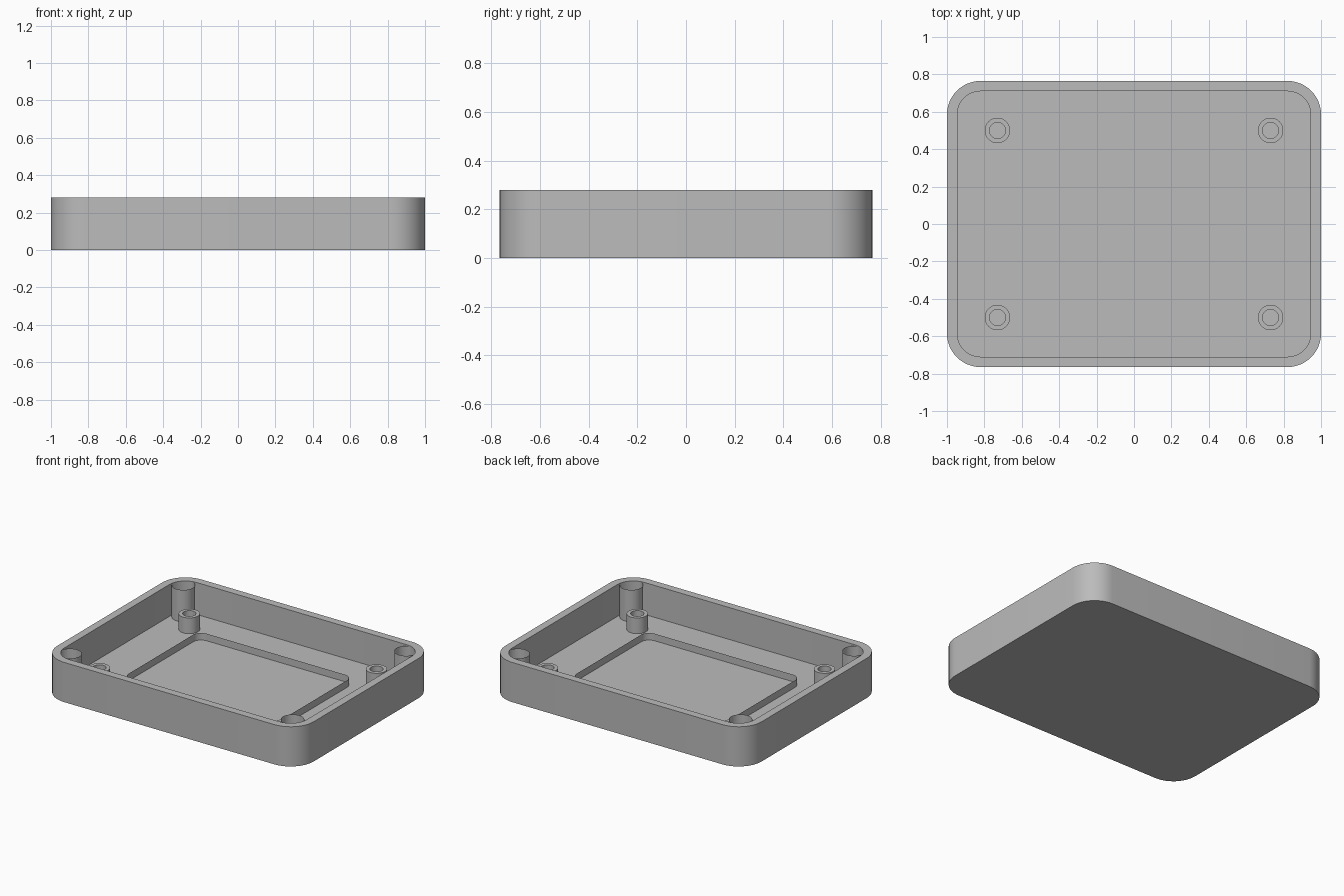
import bpy, bmesh, math

cube = bpy.data.objects.get("Cube")
if cube:
    bpy.data.objects.remove(cube, do_unlink=True)

grey = bpy.data.materials.new("plain grey")
grey.use_nodes = True
grey.diffuse_color = (0.5, 0.5, 0.5, 1)
grey.node_tree.nodes["Principled BSDF"].inputs["Base Color"].default_value = (0.5, 0.5, 0.5, 1)

FLOOR, RIM = 0.055, 0.28


def rounded_rect(hx, hy, r, steps=12):
    """Counter-clockwise outline of a rounded rectangle."""
    pts = []
    for q, (sx, sy) in enumerate([(1, 1), (-1, 1), (-1, -1), (1, -1)]):
        for i in range(steps + 1):
            a = math.pi / 2 * (q + i / steps)
            pts.append((sx * (hx - r) + r * math.cos(a), sy * (hy - r) + r * math.sin(a)))
    return pts


def circle(r, steps=40):
    return [(r * math.cos(math.tau * i / steps), r * math.sin(math.tau * i / steps))
            for i in range(steps)]


def loft(name, rings, location=(0, 0, 0), cap_start=False, cap_end=False):
    """Skin a list of (outline, z) rings with quads, optionally closing the ends."""
    bm = bmesh.new()
    loops = [[bm.verts.new((x, y, z)) for x, y in outline] for outline, z in rings]
    for low, high in zip(loops, loops[1:]):
        n = len(low)
        for i in range(n):
            j = (i + 1) % n
            bm.faces.new((low[i], low[j], high[j], high[i]))
    if cap_start:
        bm.faces.new(loops[0][::-1])
    if cap_end:
        bm.faces.new(loops[-1])
    mesh = bpy.data.meshes.new(name)
    bm.to_mesh(mesh)
    bm.free()
    mesh.materials.append(grey)
    obj = bpy.data.objects.new(name, mesh)
    obj.location = location
    bpy.context.collection.objects.link(obj)
    bpy.ops.object.select_all(action='DESELECT')
    obj.select_set(True)
    bpy.context.view_layer.objects.active = obj
    bpy.ops.object.shade_smooth_by_angle(angle=math.radians(35))
    return obj


# Open tray: outer wall, rim, inner wall and floor
outer = rounded_rect(1.0, 0.765, 0.18)
inner = rounded_rect(0.945, 0.71, 0.125)
loft("tray", [(outer, 0), (outer, RIM), (inner, RIM), (inner, FLOOR)],
     cap_start=True, cap_end=True)

# Low thin fence around the middle of the floor
fence = rounded_rect(0.60, 0.42, 0.06)
loft("floor_fence", [(fence, FLOOR), (fence, 0.105)])

# Hollow standoffs and thin corner sleeves
for sx, side in ((-1, "right"), (1, "left")):
    for sy, end in ((-1, "front"), (1, "back")):
        post, bore = circle(0.068), circle(0.043)
        loft(f"standoff_{end}_{side}",
             [(post, FLOOR), (post, 0.166), (bore, 0.166), (bore, FLOOR + 0.002)],
             (sx * 0.73, sy * 0.5, 0), cap_end=True)
        sleeve = circle(0.075)
        loft(f"corner_sleeve_{end}_{side}", [(sleeve, FLOOR), (sleeve, RIM - 0.001)],
             (sx * 0.868, sy * 0.632, 0))
